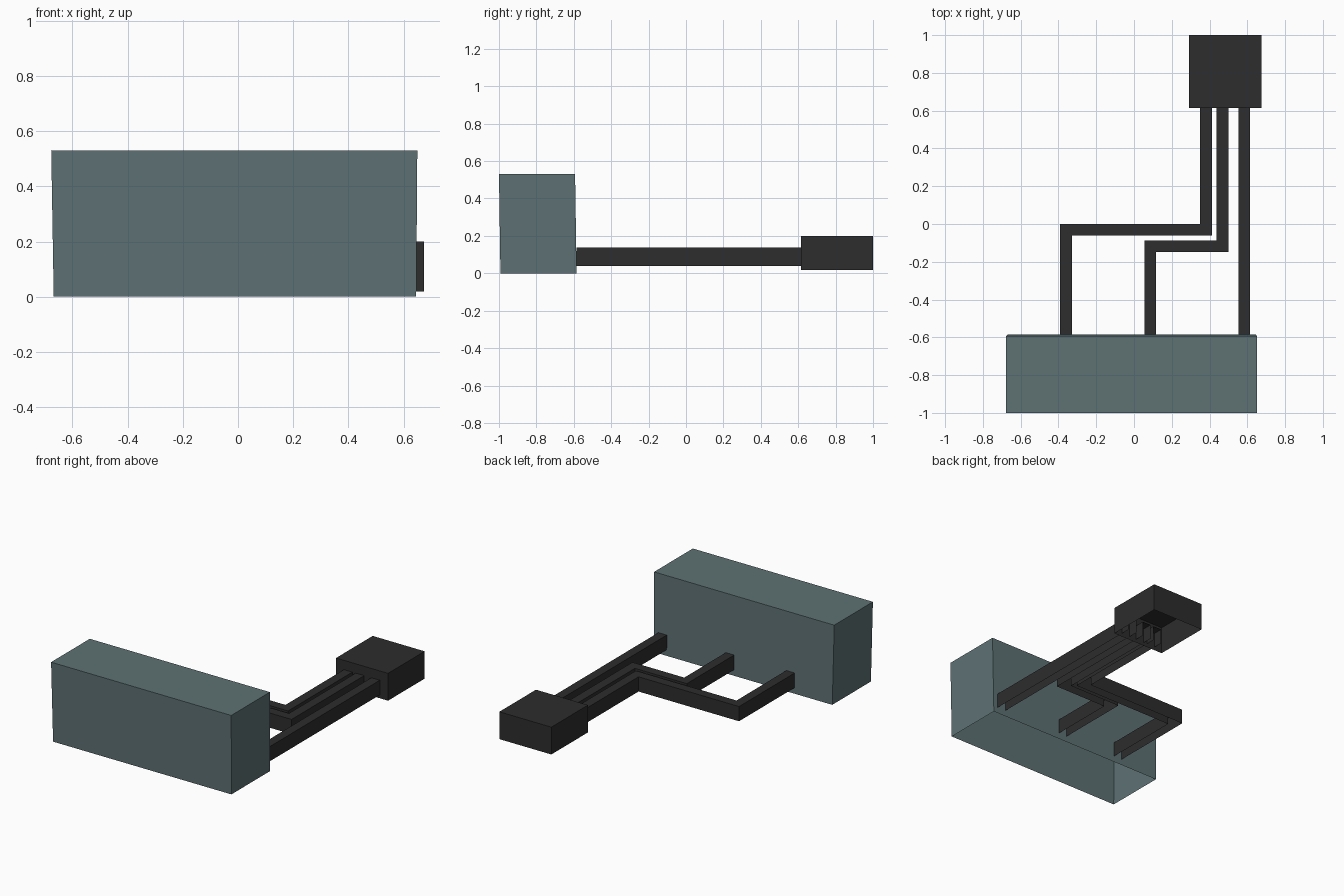
import bpy
from mathutils import Vector

if "Cube" in bpy.data.objects:
    bpy.data.objects.remove(bpy.data.objects["Cube"])


def material(name, rgb):
    m = bpy.data.materials.new(name)
    m.diffuse_color = (*rgb, 1)
    m.use_nodes = True
    m.node_tree.nodes["Principled BSDF"].inputs["Base Color"].default_value = m.diffuse_color
    return m


TEAL = material("grey_teal", (0.112, 0.168, 0.175))
BLACK = material("charcoal", (0.026, 0.026, 0.026))


def add_mesh(name, verts, faces, mat):
    me = bpy.data.meshes.new(name)
    me.from_pydata(verts, [], faces)
    me.materials.append(mat)
    ob = bpy.data.objects.new(name, me)
    bpy.context.collection.objects.link(ob)
    return ob


def open_box(name, low, high, z0, z1, mat):
    """Box with no underside; low and high are (x0, x1, y0, y1) at z0 and z1."""
    verts = []
    for (x0, x1, y0, y1), z in ((low, z0), (high, z1)):
        verts += [(x0, y0, z), (x1, y0, z), (x1, y1, z), (x0, y1, z)]
    faces = [(i, (i + 1) % 4, (i + 1) % 4 + 4, i + 4) for i in range(4)]
    return add_mesh(name, verts, faces + [(4, 5, 6, 7)], mat)


def channel(name, path, width=0.062, z0=0.04, z1=0.138):
    """Upside-down U channel with mitred corners along a plan path."""
    pts = [Vector(p) for p in path]
    dirs = [(b - a).normalized() for a, b in zip(pts, pts[1:])]
    verts, faces = [], []
    for i, p in enumerate(pts):
        d0, d1 = dirs[max(i - 1, 0)], dirs[min(i, len(dirs) - 1)]
        n0, n1 = Vector((-d0.y, d0.x)), Vector((-d1.y, d1.x))
        off = (n0 + n1) / (1 + n0.dot(n1)) * width / 2
        l, r = p + off, p - off
        verts += [(l.x, l.y, z0), (l.x, l.y, z1), (r.x, r.y, z1), (r.x, r.y, z0)]
    for i in range(len(dirs)):
        for k in range(3):
            a = 4 * i + k
            faces.append((a, a + 1, a + 5, a + 4))
    return add_mesh(name, verts, faces, BLACK)


# Large, slightly skewed housing and small junction box, both open below
open_box("main_housing", (-0.668, 0.646, -0.992, -0.585),
         (-0.677, 0.65, -1.0, -0.593), 0, 0.53, TEAL)
small = (0.292, 0.675, 0.615, 1.0)
open_box("junction_box", small, small, 0.018, 0.2, BLACK)

# Three ducts running from inside the junction box to the housing
TOP, END = 0.68, -0.586
channel("left_duct", [(0.381, TOP), (0.381, -0.031), (-0.36, -0.031), (-0.36, END)])
channel("middle_duct", [(0.468, TOP), (0.468, -0.118), (0.086, -0.118), (0.086, END)])
channel("right_duct", [(0.583, TOP), (0.583, END)])
